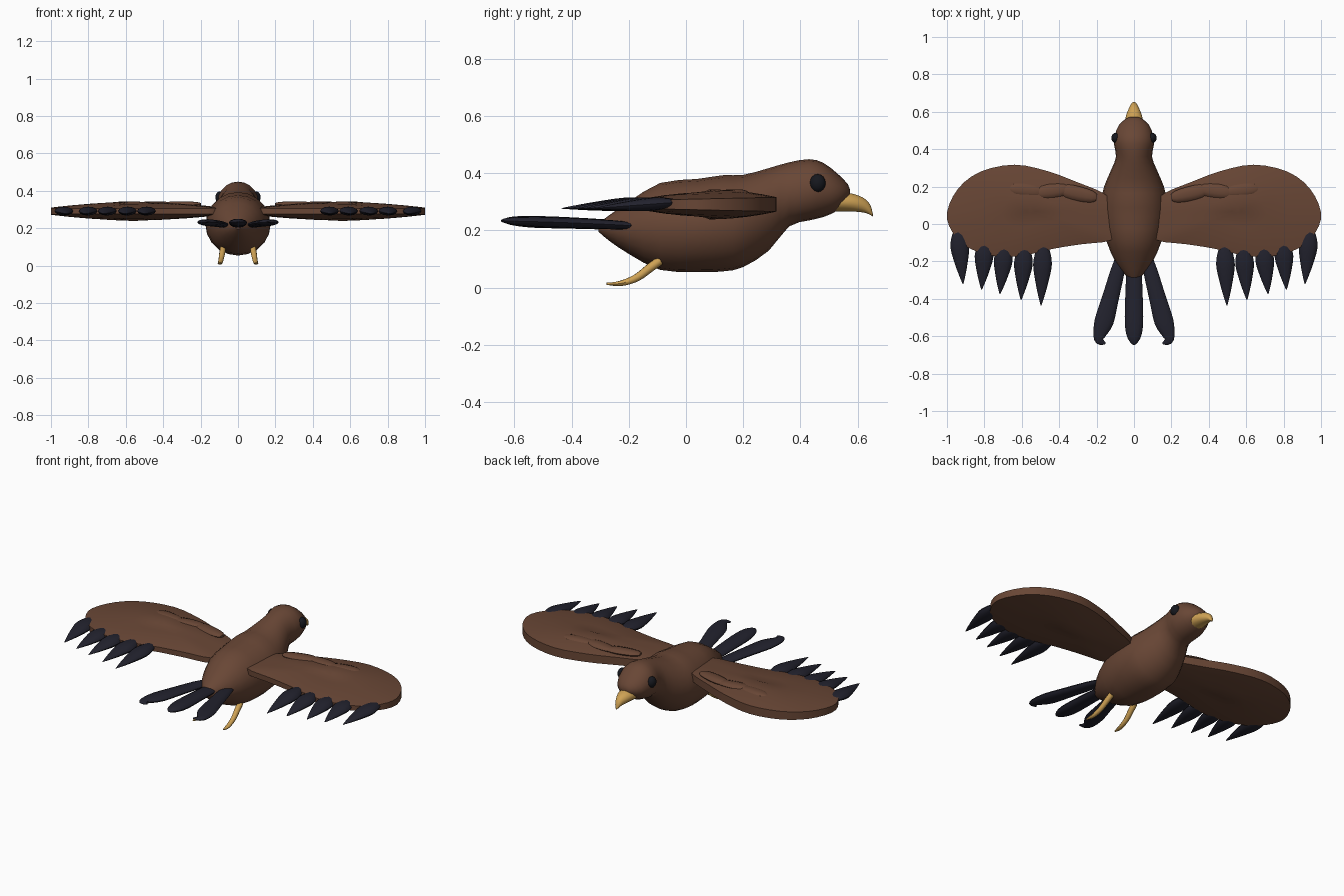
import bpy, bmesh, math
from mathutils import Vector

cube = bpy.data.objects.get("Cube")
if cube:
    bpy.data.objects.remove(cube)


def material(name, rgb, rough=0.8):
    m = bpy.data.materials.new(name)
    m.use_nodes = True
    m.diffuse_color = (*rgb, 1)
    node = m.node_tree.nodes["Principled BSDF"]
    node.inputs["Base Color"].default_value = (*rgb, 1)
    node.inputs["Roughness"].default_value = rough
    return m


BROWN = material("plumage brown", (0.14, 0.062, 0.036))
DARK = material("flight feather black", (0.016, 0.016, 0.027))
GOLD = material("beak gold", (0.62, 0.36, 0.09))
EYE = material("eye black", (0.008, 0.009, 0.013))


def smooth_path(points, steps, closed=False):
    """Catmull-Rom resampling of equal-length tuples."""
    n, out = len(points), []
    pick = (lambda i: points[i % n]) if closed else (lambda i: points[max(0, min(n - 1, i))])
    for i in range(n if closed else n - 1):
        for k in range(steps):
            t = k / steps
            out.append(tuple(
                0.5 * (2 * b + (c - a) * t + (2 * a - 5 * b + 4 * c - d) * t * t
                       + (3 * b - a - 3 * c + d) * t ** 3)
                for a, b, c, d in zip(pick(i - 1), pick(i), pick(i + 1), pick(i + 2))))
    if not closed:
        out.append(points[-1])
    return out


def skin(name, rings, mat, mirror=False, angle=40):
    """Join equal rings of points into a capped, smooth-shaded solid."""
    bm = bmesh.new()
    loops = [[bm.verts.new(p) for p in ring] for ring in rings]
    n = len(loops[0])
    for a, b in zip(loops, loops[1:]):
        for i in range(n):
            bm.faces.new((a[i], a[(i + 1) % n], b[(i + 1) % n], b[i]))
    bm.faces.new(loops[0])
    bm.faces.new(loops[-1])
    bmesh.ops.recalc_face_normals(bm, faces=bm.faces)
    mesh = bpy.data.meshes.new(name)
    bm.to_mesh(mesh)
    bm.free()
    mesh.materials.append(mat)
    ob = bpy.data.objects.new(name, mesh)
    bpy.context.collection.objects.link(ob)
    bpy.ops.object.select_all(action='DESELECT')
    ob.select_set(True)
    bpy.context.view_layer.objects.active = ob
    bpy.ops.object.shade_smooth_by_angle(angle=math.radians(angle))
    if mirror:
        ob.modifiers.new("other side", 'MIRROR').use_axis[0] = True
    return ob


def tube(name, stations, mat, sides=12, steps=3, upright=False, mirror=False):
    """Elliptical loft; each station is (x, y, z, half width, half height)."""
    path = smooth_path(stations, steps)
    rings = []
    for i, (x, y, z, w, h) in enumerate(path):
        side, up = Vector((1, 0, 0)), Vector((0, 0, 1))
        if not upright:
            a, b = path[max(0, i - 1)], path[min(len(path) - 1, i + 1)]
            d = (Vector(b[:3]) - Vector(a[:3])).normalized()
            side = d.cross(up).normalized()
            up = side.cross(d)
        rings.append([Vector((x, y, z))
                      + side * max(w, 0.001) * math.cos(math.tau * k / sides)
                      + up * max(h, 0.001) * math.sin(math.tau * k / sides)
                      for k in range(sides)])
    return skin(name, rings, mat, mirror)


# Body and head: (y, bottom, top, half width)
profile = [(-0.305, 0.195, 0.225, 0.015), (-0.27, 0.165, 0.252, 0.05),
           (-0.2, 0.118, 0.3, 0.1), (-0.09, 0.062, 0.366, 0.148),
           (0.04, 0.054, 0.38, 0.172), (0.13, 0.057, 0.393, 0.172),
           (0.2, 0.072, 0.394, 0.16), (0.29, 0.13, 0.418, 0.122),
           (0.36, 0.214, 0.438, 0.096), (0.43, 0.235, 0.449, 0.108),
           (0.48, 0.247, 0.436, 0.101), (0.53, 0.27, 0.398, 0.08),
           (0.565, 0.305, 0.362, 0.04), (0.573, 0.325, 0.34, 0.012)]
tube("body_and_head", [(0, y, (lo + hi) / 2, w, (hi - lo) / 2) for y, lo, hi, w in profile],
     BROWN, sides=20, steps=2, upright=True)

# Hooked beak
tube("beak", [(0, 0.5, 0.3, 0.054, 0.034), (0, 0.545, 0.3, 0.05, 0.034),
              (0, 0.59, 0.296, 0.039, 0.031), (0, 0.625, 0.286, 0.024, 0.025),
              (0, 0.645, 0.27, 0.013, 0.017), (0, 0.653, 0.252, 0.003, 0.004)],
     GOLD, sides=14, upright=True)

# Eyes
tube("eyes", [(0.097 + 0.024 * math.sin(a), 0.46, 0.365, 0.028 * math.cos(a), 0.032 * math.cos(a))
              for a in [math.radians(d) for d in range(-90, 91, 15)]],
     EYE, sides=16, steps=1, mirror=True)

# Wings: rounded planform with a rim wall and domed top and underside
outline = smooth_path([(0.09, 0.1), (0.17, 0.168), (0.3, 0.222), (0.46, 0.282), (0.64, 0.317),
                       (0.82, 0.28), (0.94, 0.19), (1.0, 0.06), (0.97, -0.045), (0.88, -0.13),
                       (0.74, -0.172), (0.6, -0.17), (0.43, -0.132), (0.28, -0.108),
                       (0.12, -0.085), (0.09, 0.0)], 3, closed=True)


def wing_ring(scale, sign):
    ring = []
    for x, y in outline:
        px, py = 0.55 + (x - 0.55) * scale, 0.07 + (y - 0.07) * scale
        half = 0.014 + 0.011 * (y + 0.17) / 0.49
        ring.append((px, py, 0.291 + sign * (half + 0.028 * (1 - scale ** 2))))
    return ring


scales = (0.05, 0.35, 0.6, 0.8, 0.92, 1.0)
skin("wings", [wing_ring(s, 1) for s in scales] + [wing_ring(s, -1) for s in reversed(scales)],
     BROWN, mirror=True, angle=35)

# Overlapping covert feathers on top of each wing
for i, (x0, y0, x1, y1) in enumerate([(0.2, 0.14, 0.4, 0.185), (0.35, 0.185, 0.53, 0.165),
                                      (0.49, 0.17, 0.67, 0.19)]):
    st = [(x0 + (x1 - x0) * t, y0 + (y1 - y0) * t, 0.328, w, w * 0.42)
          for t, w in [(0, 0.016), (0.12, 0.031), (0.45, 0.039), (0.8, 0.036), (1, 0.014)]]
    tube(f"covert_feathers_{i + 1}", st, BROWN, sides=10, steps=2, mirror=True)

# Primary feathers along the trailing edge
for i, (bx, by, tx, ty) in enumerate([(0.485, -0.1, 0.497, -0.435), (0.585, -0.11, 0.604, -0.405),
                                      (0.69, -0.1, 0.717, -0.375), (0.795, -0.08, 0.815, -0.35),
                                      (0.94, -0.02, 0.914, -0.32)]):
    st = [(bx + (tx - bx) * t, by + (ty - by) * t, 0.299 - 0.022 * t, w, w * 0.46)
          for t, w in [(0, 0.012), (0.12, 0.036), (0.35, 0.05), (0.65, 0.033), (0.88, 0.014), (1, 0.002)]]
    tube(f"primary_feathers_{i + 1}", st, DARK, mirror=True)

# Tail feathers
tube("middle_tail_feather", [(0, y, z, w, w * 0.42) for y, z, w in [
    (-0.18, 0.215, 0.03), (-0.24, 0.219, 0.04), (-0.4, 0.226, 0.047), (-0.53, 0.23, 0.049),
    (-0.6, 0.233, 0.038), (-0.635, 0.234, 0.018), (-0.647, 0.234, 0.003)]], DARK)
tube("outer_tail_feathers", [(x, y, z, w, min(w * 0.42, 0.018)) for x, y, z, w in [
    (0.07, -0.18, 0.215, 0.028), (0.09, -0.26, 0.22, 0.038), (0.127, -0.4, 0.226, 0.045),
    (0.16, -0.52, 0.23, 0.051), (0.184, -0.59, 0.232, 0.034), (0.182, -0.625, 0.234, 0.023),
    (0.153, -0.638, 0.234, 0.006)]], DARK, mirror=True)

# Legs with curved claws
tube("legs", [(0.08, -0.09, 0.095, 0.016, 0.016), (0.084, -0.125, 0.07, 0.016, 0.016),
              (0.09, -0.17, 0.036, 0.014, 0.014), (0.094, -0.215, 0.018, 0.013, 0.011),
              (0.098, -0.25, 0.013, 0.011, 0.007), (0.1, -0.277, 0.014, 0.004, 0.004)],
     GOLD, sides=10, mirror=True)
